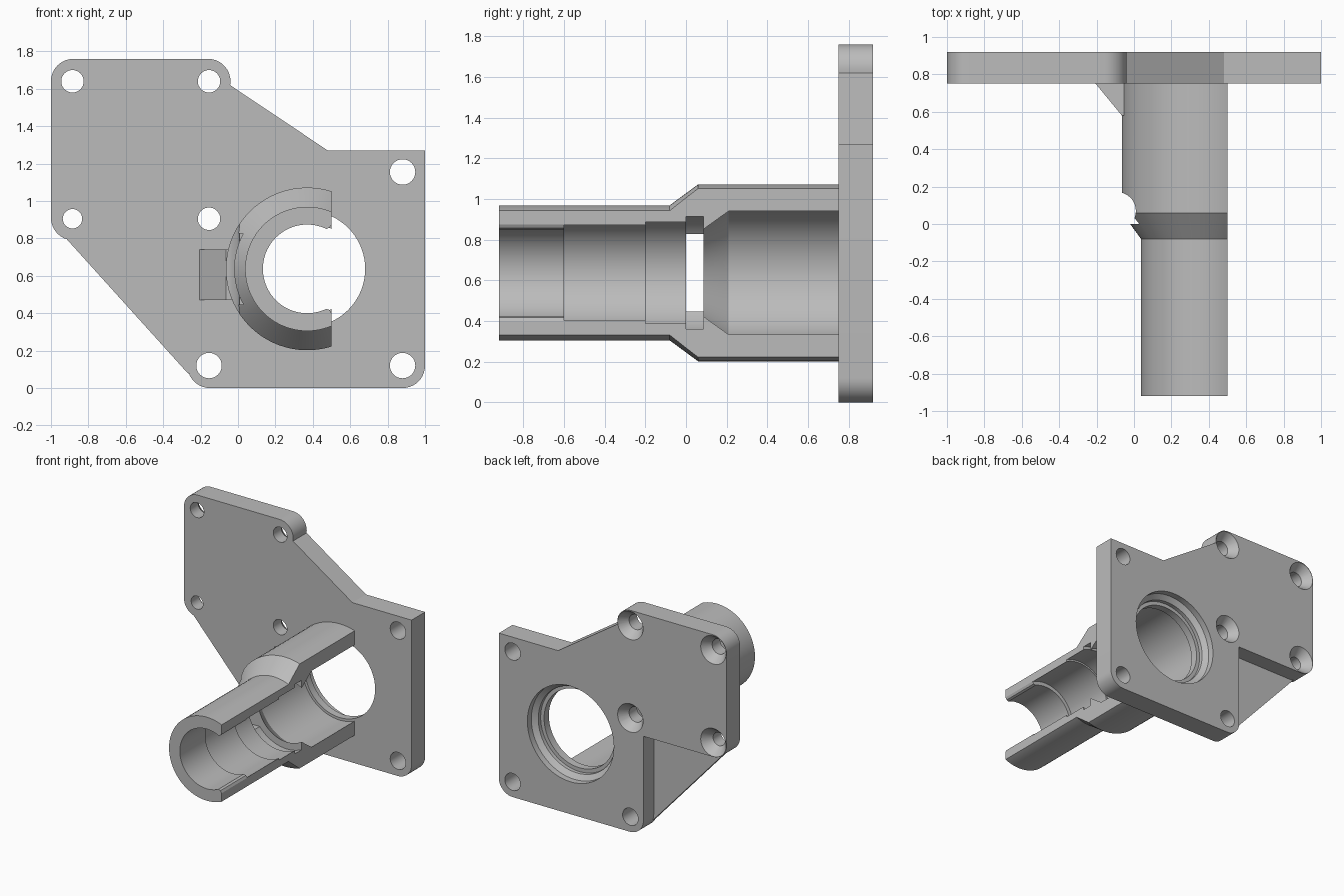
import bpy, bmesh
from math import sin, cos, pi, radians

if "Cube" in bpy.data.objects:
    bpy.data.objects.remove(bpy.data.objects["Cube"], do_unlink=True)

grey = bpy.data.materials.new("light grey")
grey.use_nodes = True
grey.diffuse_color = (0.5, 0.5, 0.5, 1)
grey.node_tree.nodes["Principled BSDF"].inputs["Base Color"].default_value = (0.5, 0.5, 0.5, 1)

CX, CZ = 0.37, 0.637        # tube axis
FRONT, BACK = 0.75, 0.92    # plate faces along y


def finish(name, bm):
    bmesh.ops.remove_doubles(bm, verts=bm.verts, dist=1e-5)
    bmesh.ops.recalc_face_normals(bm, faces=bm.faces)
    mesh = bpy.data.meshes.new(name)
    bm.to_mesh(mesh)
    bm.free()
    mesh.materials.append(grey)
    ob = bpy.data.objects.new(name, mesh)
    bpy.context.collection.objects.link(ob)
    return ob


def prism(name, outline, lo, hi, axis="y"):
    """Extrude an outline (xz for axis y, xy for axis z) from lo to hi."""
    bm = bmesh.new()
    rings = [[bm.verts.new((u, t, v) if axis == "y" else (u, v, t)) for u, v in outline]
             for t in (lo, hi)]
    n = len(outline)
    for ring in rings:
        bm.faces.new(ring)
    for i in range(n):
        j = (i + 1) % n
        bm.faces.new((rings[0][i], rings[0][j], rings[1][j], rings[1][i]))
    return finish(name, bm)


def lathe(name, profile, cx, cz, closed=False, seg=72):
    """Spin (y, radius) points round an axis parallel to y."""
    bm = bmesh.new()
    rings = []
    for y, r in profile:
        if r == 0:
            rings.append([bm.verts.new((cx, y, cz))] * seg)
        else:
            rings.append([bm.verts.new((cx + r * cos(2 * pi * k / seg), y, cz + r * sin(2 * pi * k / seg)))
                          for k in range(seg)])
    pairs = list(zip(rings, rings[1:])) + ([(rings[-1], rings[0])] if closed else [])
    for a, b in pairs:
        for k in range(seg):
            j = (k + 1) % seg
            bm.faces.new(dict.fromkeys((a[k], a[j], b[j], b[k])))
    return finish(name, bm)


def arc(cx, cz, r, start, end, steps=10):
    return [(cx + r * cos(radians(start + (end - start) * i / steps)),
             cz + r * sin(radians(start + (end - start) * i / steps))) for i in range(steps + 1)]


def rect(x0, x1, z0, z1):
    return [(x0, z0), (x1, z0), (x1, z1), (x0, z1)]


def cut(target, *cutters):
    bpy.context.view_layer.objects.active = target
    for c in cutters:
        c.hide_render = True
        mod = target.modifiers.new("cut", "BOOLEAN")
        mod.operation, mod.solver, mod.object = "DIFFERENCE", "EXACT", c
        bpy.ops.object.modifier_apply(modifier=mod.name)
        bpy.data.objects.remove(c, do_unlink=True)


# Mounting plate: two overlapping squares joined by a sloped shoulder
R = 0.12
outline = (arc(-0.15, R, R, 180, 270) + arc(0.88, R, R, 270, 360) + [(1, 1.27), (0.48, 1.27)]
           + arc(-0.16, 1.64, R, -10, 90) + arc(-0.88, 1.64, R, 90, 180)
           + arc(-0.88, 0.91, R, 180, 270) + [(-0.27, 0.79)])
plate = prism("mounting_plate", outline, FRONT, BACK)

# Main bore, stepped at the back
cut(plate, lathe("bore_cutter", [(0.7, 0), (0.7, 0.31), (0.81, 0.31), (0.81, 0.34), (0.84, 0.34),
                                 (0.87, 0.38), (0.95, 0.38), (0.95, 0)], CX, CZ))

# Plain screw holes
for x, z in ((0.88, 1.155), (0.88, 0.12), (-0.155, 0.12)):
    cut(plate, lathe("hole_cutter", [(0.7, 0), (0.7, 0.068), (1, 0.068), (1, 0)], x, z, seg=32))

# Countersunk screw holes
for x, z, r in ((-0.885, 1.64, 0.06), (-0.155, 1.64, 0.06), (-0.885, 0.905, 0.052), (-0.155, 0.905, 0.06)):
    cut(plate, lathe("countersink_cutter", [(0.7, 0), (0.7, r), (0.85, r), (BACK, 0.112),
                                            (0.95, 0.112), (0.95, 0)], x, z, seg=32))

# Thin web filling the lower corner, flush with the front
web = prism("corner_web", [(-0.27, 0.79), (-0.915, 0.795), (-0.265, 0.075)], FRONT, 0.79)

# Stepped tube, open along its side
outer = [(0.76, 0.435), (0.06, 0.435), (-0.08, 0.332), (-0.92, 0.332)]
inner = [(-0.92, 0.237), (-0.6, 0.237), (-0.6, 0.268), (-0.2, 0.268), (-0.2, 0.282), (0, 0.282),
         (0, 0.305), (0.085, 0.305), (0.085, 0.25), (0.21, 0.33), (0.76, 0.33)]
tube = lathe("split_tube", outer + inner, CX, CZ, closed=True)
lip = [(0.44, 0.2), (0.47, 0.213), (0.49, 0.22), (0.5, 0.238), (0.55, 0.238)]
lip_outline = [(x, CZ + h) for x, h in lip] + [(x, CZ - h) for x, h in reversed(lip)]
cut(tube,
    prism("lip_cutter", lip_outline, -1, -0.6),
    prism("side_cutter", rect(0.5, 1, 0, 1.5), -1.1, 0.9),
    prism("slot_cutter", rect(-0.2, 0.2, CZ - 0.19, CZ + 0.19), 0, 0.085),
    prism("groove_cutter", arc(-0.09, 0.07, 0.1, 0, 350, 35), 0, 1.4, "z"))

# Gusset between tube and plate
gusset = prism("gusset", [(-0.205, FRONT), (-0.065, 0.58), (0, 0.58), (0, FRONT)], 0.47, 0.74, "z")

# Smooth curved walls, keep edges sharp
bpy.ops.object.select_all(action="DESELECT")
for ob in (plate, web, tube, gusset):
    ob.select_set(True)
bpy.context.view_layer.objects.active = plate
bpy.ops.object.shade_smooth_by_angle(angle=radians(25))
